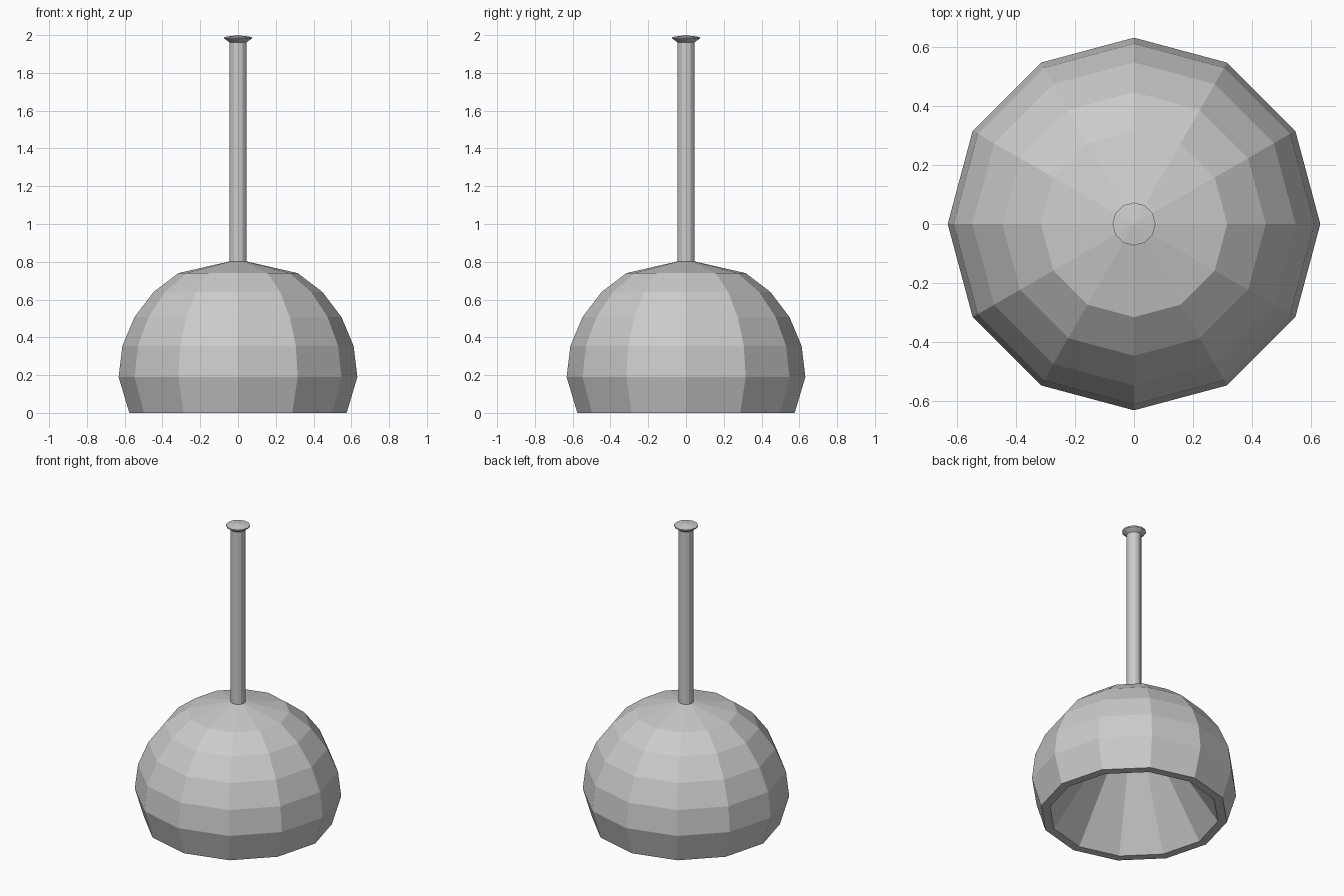
import bpy
import bmesh
import math

cube = bpy.data.objects.get("Cube")
if cube:
    bpy.data.objects.remove(cube, do_unlink=True)

grey = bpy.data.materials.new("light_grey")
grey.use_nodes = True
GREY = (0.6, 0.6, 0.6, 1)
grey.diffuse_color = GREY
grey.node_tree.nodes["Principled BSDF"].inputs["Base Color"].default_value = GREY

SIDES = 12


def lathe(name, profile):
    """Revolve (radius, height) points about z; zero radius makes a pole."""
    bm = bmesh.new()
    rings = []
    for r, z in profile:
        if r == 0:
            rings.append([bm.verts.new((0, 0, z))] * SIDES)
        else:
            angles = [math.tau * i / SIDES for i in range(SIDES)]
            rings.append([bm.verts.new((r * math.cos(a), r * math.sin(a), z)) for a in angles])
    for low, high in zip(rings, rings[1:]):
        for i in range(SIDES):
            j = (i + 1) % SIDES
            corners = dict.fromkeys((low[i], low[j], high[j], high[i]))
            bm.faces.new(list(corners))
    bmesh.ops.recalc_face_normals(bm, faces=bm.faces)
    mesh = bpy.data.meshes.new(name)
    bm.to_mesh(mesh)
    bm.free()
    mesh.materials.append(grey)
    obj = bpy.data.objects.new(name, mesh)
    bpy.context.collection.objects.link(obj)
    return obj


# Faceted dome shade with a thin rim and a conical hollow
lathe("lamp_shade", [
    (0, 0.77), (0.52, 0), (0.575, 0), (0.632, 0.19), (0.612, 0.355),
    (0.548, 0.507), (0.447, 0.64), (0.316, 0.74), (0, 0.812),
])

# Hanging rod
lathe("rod", [(0, 0.79), (0.045, 0.79), (0.045, 1.965), (0, 1.965)])

# Flared ceiling cap
lathe("ceiling_cap", [
    (0, 1.962), (0.045, 1.962), (0.073, 1.982), (0.073, 1.99), (0, 2.0),
])
